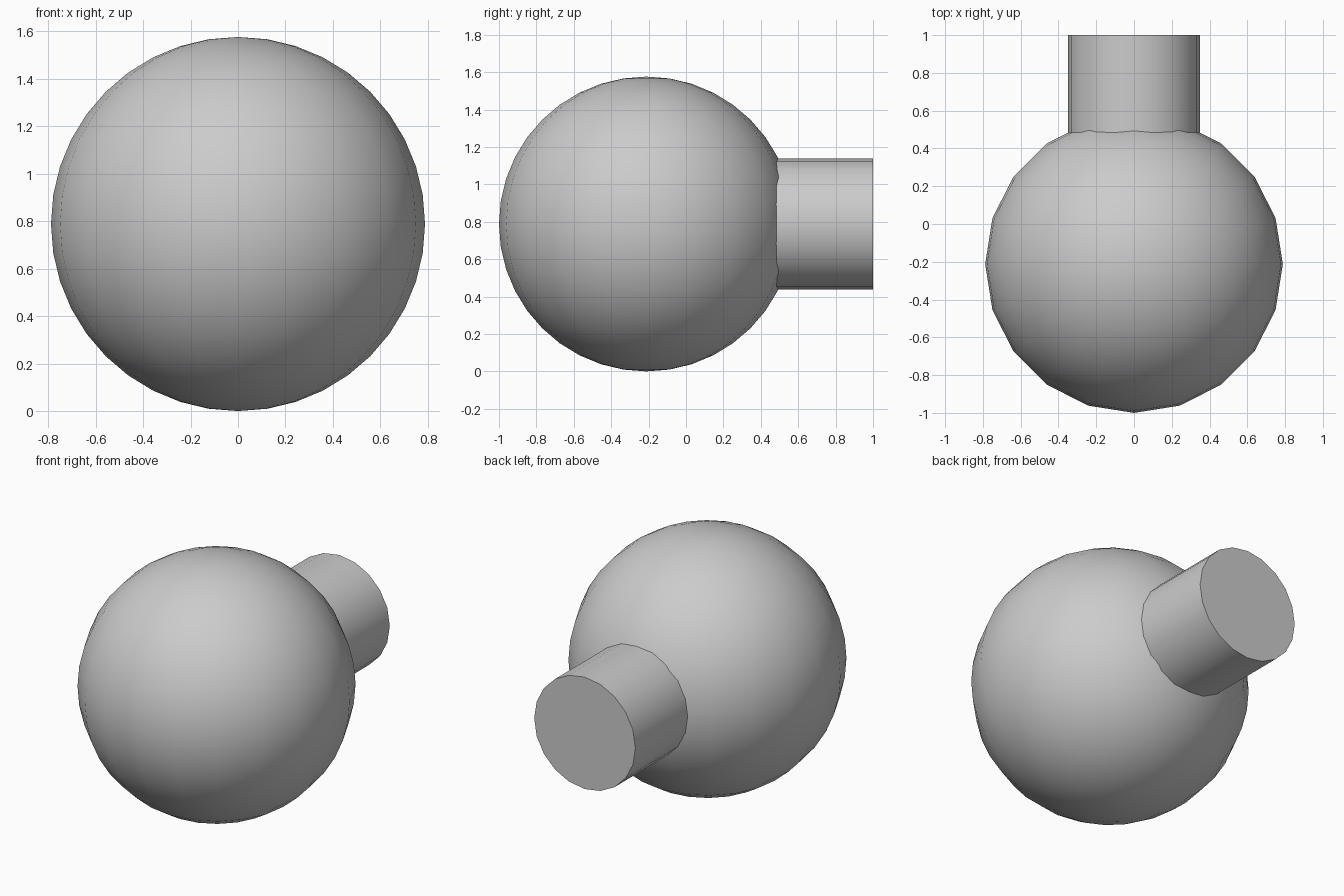
import bpy
from math import pi, radians

if "Cube" in bpy.data.objects:
    bpy.data.objects.remove(bpy.data.objects["Cube"])

R = 0.788            # globe radius, also its centre height
SIDES = 20


def smooth(obj, name):
    obj.name = name
    bpy.ops.object.shade_smooth_by_angle(angle=radians(35))


# Round globe
bpy.ops.mesh.primitive_uv_sphere_add(
    segments=SIDES, ring_count=SIDES, radius=R, location=(0, R - 1, R))
smooth(bpy.context.object, "globe")

# Short neck pointing backwards, sunk into the globe
neck_start, neck_end = 0.35, 1.0
bpy.ops.mesh.primitive_cylinder_add(
    vertices=SIDES, radius=0.35, depth=neck_end - neck_start,
    location=(0, (neck_start + neck_end) / 2, R), rotation=(pi / 2, 0, 0))
smooth(bpy.context.object, "neck")
